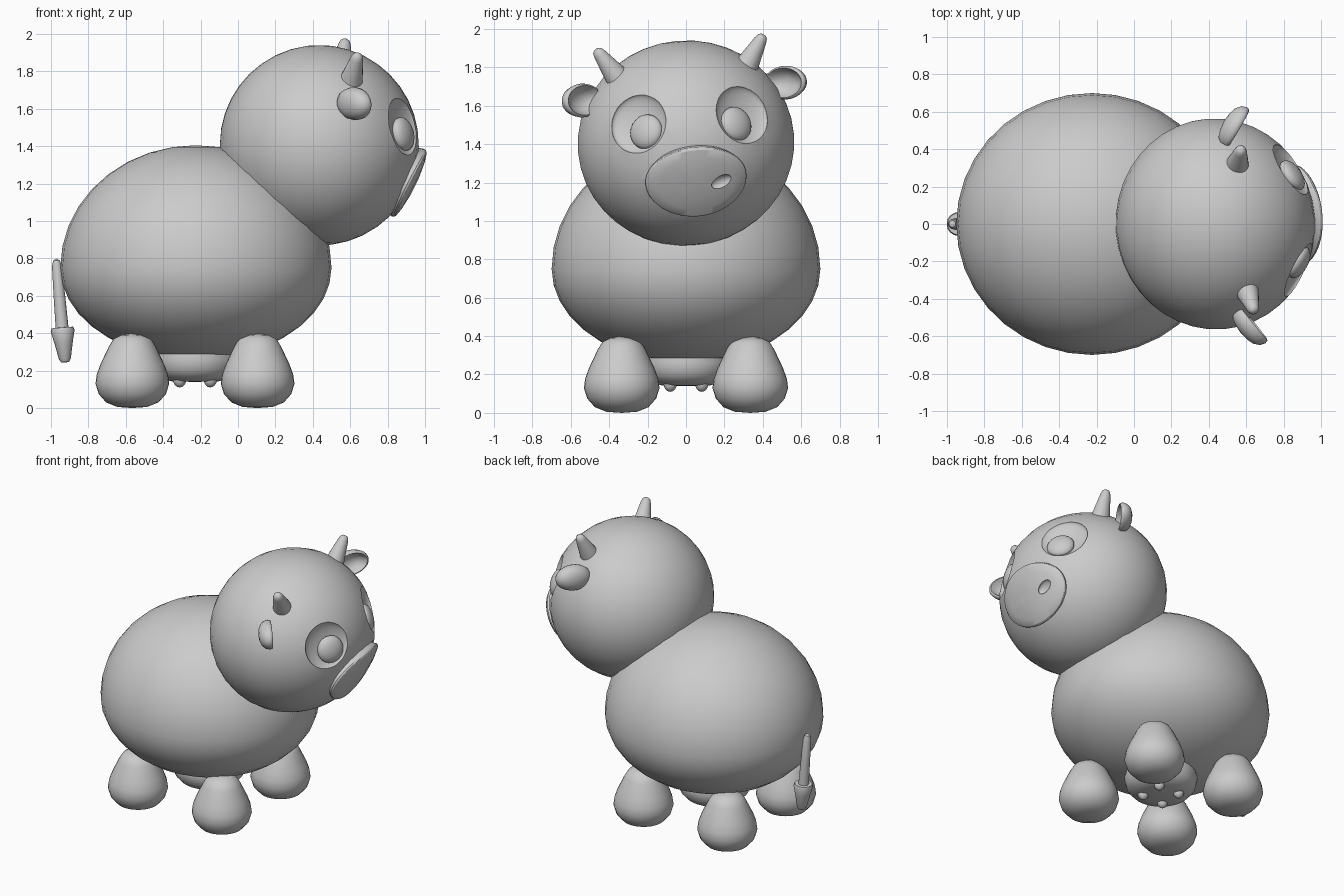
import bpy, bmesh
from math import radians, cos, sin, pi
from mathutils import Matrix, Vector

if "Cube" in bpy.data.objects:
    bpy.data.objects.remove(bpy.data.objects["Cube"], do_unlink=True)

GREY = (0.6, 0.6, 0.6, 1)
grey = bpy.data.materials.new("plain grey")
grey.use_nodes = True
grey.diffuse_color = GREY
grey.node_tree.nodes["Principled BSDF"].inputs["Base Color"].default_value = GREY


def finish(name, bm, matrix=Matrix(), angle=40):
    bm.transform(matrix)
    bmesh.ops.recalc_face_normals(bm, faces=bm.faces)
    mesh = bpy.data.meshes.new(name)
    bm.to_mesh(mesh)
    bm.free()
    mesh.materials.append(grey)
    obj = bpy.data.objects.new(name, mesh)
    bpy.context.collection.objects.link(obj)
    smooth(obj, angle)
    return obj


def smooth(obj, angle=40):
    bpy.ops.object.select_all(action='DESELECT')
    obj.select_set(True)
    bpy.context.view_layer.objects.active = obj
    bpy.ops.object.shade_smooth_by_angle(angle=radians(angle))


def ball(name, radii, matrix=Matrix(), segs=32, under=None):
    """Ellipsoid; 'under' gives the lower half its own height."""
    bm = bmesh.new()
    bmesh.ops.create_uvsphere(bm, u_segments=segs, v_segments=segs // 2, radius=1)
    for v in bm.verts:
        low = under if under and v.co.z < 0 else radii[2]
        v.co = Vector((v.co.x * radii[0], v.co.y * radii[1], v.co.z * low))
    return finish(name, bm, matrix)


def lathe(name, profile, matrix=Matrix(), rx=1, ry=1, bend=0, segs=32, angle=40):
    """Turn (radius, height) points about z, stretched to an oval and bent across x."""
    bm = bmesh.new()
    rings = []
    for r, h in profile:
        count = segs if r else 1
        ring = []
        for i in range(count):
            a = 2 * pi * i / segs
            x, y = r * rx * cos(a), r * ry * sin(a)
            ring.append(bm.verts.new((x, y, h - bend * x * x)))
        rings.append(ring)
    for lo, hi in zip(rings, rings[1:]):
        for i in range(segs):
            j = (i + 1) % segs
            quad = [lo[i % len(lo)], lo[j % len(lo)], hi[j % len(hi)], hi[i % len(hi)]]
            bm.faces.new(list(dict.fromkeys(quad)))
    return finish(name, bm, matrix, angle)


def aim(centre, direction):
    """Frame whose z axis points along direction."""
    turn = Vector(direction).to_track_quat('Z', 'Y').to_matrix().to_4x4()
    return Matrix.Translation(centre) @ turn


def combine(target, tool, operation):
    mod = target.modifiers.new(operation.lower(), 'BOOLEAN')
    mod.operation, mod.object, mod.solver = operation, tool, 'EXACT'
    bpy.ops.object.select_all(action='DESELECT')
    target.select_set(True)
    bpy.context.view_layer.objects.active = target
    bpy.ops.object.modifier_apply(modifier=mod.name)
    bpy.data.objects.remove(tool, do_unlink=True)


# Body, flatter below than above
ball("body", (0.725, 0.70, 0.655), Matrix.Translation((-0.225, 0, 0.75)), 36, under=0.49)

# Legs
LEG = [(0, 0), (0.08, 0.006), (0.14, 0.03), (0.18, 0.075), (0.197, 0.13), (0.19, 0.18),
       (0.17, 0.235), (0.125, 0.33), (0.1, 0.37), (0.06, 0.39), (0, 0.4)]
for fx, end in ((1, "front"), (-1, "back")):
    for fy, side in ((1, "left"), (-1, "right")):
        spot = Matrix.Translation((-0.23 + fx * 0.335, fy * 0.335, 0))
        lathe(f"{end}_{side}_leg", LEG, spot)
        # Teats under the udder
        spot = Matrix.Translation((-0.23 + fx * 0.082, fy * 0.082, 0.155))
        ball(f"{end}_{side}_teat", (0.036, 0.036, 0.045), spot, 16)

# Udder
UDDER = [(0, 0.14), (0.12, 0.142), (0.19, 0.16), (0.225, 0.2), (0.24, 0.26), (0.22, 0.34), (0, 0.36)]
lathe("udder", UDDER, Matrix.Translation((-0.23, 0, 0)))

# Tail with a tapered tuft
TAIL = [(0, 0), (0.035, 0), (0.031, 0.2), (0.026, 0.36), (0.018, 0.39), (0, 0.4)]
TUFT = [(0, 0), (0.022, 0.003), (0.032, 0.02), (0.05, 0.11), (0.064, 0.17), (0.058, 0.188), (0, 0.19)]
lathe("tail", TAIL, aim((-0.938, 0, 0.4), (-0.085, 0, 1)), segs=16)
lathe("tail_tuft", TUFT, aim((-0.924, 0, 0.243), (-0.08, 0, 1)), segs=16)

# Head, turned and tipped a little to its left
HEAD = (Matrix.Translation((0.435, 0, 1.405))
        @ Matrix.Rotation(radians(4.5), 4, 'Z') @ Matrix.Rotation(radians(5), 4, 'X'))
head = ball("head", (0.533, 0.566, 0.535), HEAD, 40)

# Snout, an oval pad merged into the head
SNOUT = [(0, -0.1), (0.9, -0.1), (0.98, -0.01), (1, 0.0), (0.99, 0.01), (0.95, 0.018),
         (0.75, 0.028), (0.4, 0.037), (0, 0.04)]
tilt = radians(26)
snout_frame = HEAD @ aim((0.475, 0, -0.2), (cos(tilt), 0, -sin(tilt)))
snout = lathe("snout", SNOUT, snout_frame, 0.265, 0.2, bend=0.4, segs=48)
combine(head, snout, 'UNION')

for s, side in ((1, "left"), (-1, "right")):
    # Nostril hollow
    nostril = (snout_frame @ Matrix.Translation((s * 0.13, 0, 0.028))
               @ Matrix.Rotation(radians(20 * s), 4, 'Z'))
    combine(head, ball("nostril_cutter", (0.06, 0.034, 0.025), nostril, 24), 'DIFFERENCE')

    # Eye socket and pupil
    out = Vector((0.445, s * 0.28, 0.13))
    socket = HEAD @ aim(out * 0.965, out)
    combine(head, ball("socket_cutter", (0.16, 0.157, 0.045), socket, 40), 'DIFFERENCE')
    look = Vector((0.43, s * 0.235, 0.08))
    ball(f"{side}_pupil", (0.092, 0.092, 0.045), HEAD @ aim(look, out), 24)

    # Horn
    base, tip = Vector((0.135, s * 0.32, 0.345)), Vector((0.17, s * 0.44, 0.53))
    length = (tip - base).length
    HORN = [(0, 0), (0.07, 0), (0.034, length - 0.035), (0.026, length - 0.012),
            (0.014, length - 0.002), (0, length)]
    lathe(f"{side}_horn", HORN, HEAD @ aim(base, tip - base), segs=20)

    # Ear, a shallow cup opening forwards
    EAR = [(0, -0.055), (0.4, -0.05), (0.7, -0.038), (0.92, -0.015), (1, 0.012), (0.97, 0.03),
           (0.88, 0.034), (0.78, 0.02), (0.6, -0.005), (0.3, -0.02), (0, -0.024)]
    ear_frame = HEAD @ aim((0.135, s * 0.54, 0.27), (0.82, -0.57 * s, 0))
    lathe(f"{side}_ear", EAR, ear_frame, 0.125, 0.088, segs=28, angle=60)

smooth(head, 30)
